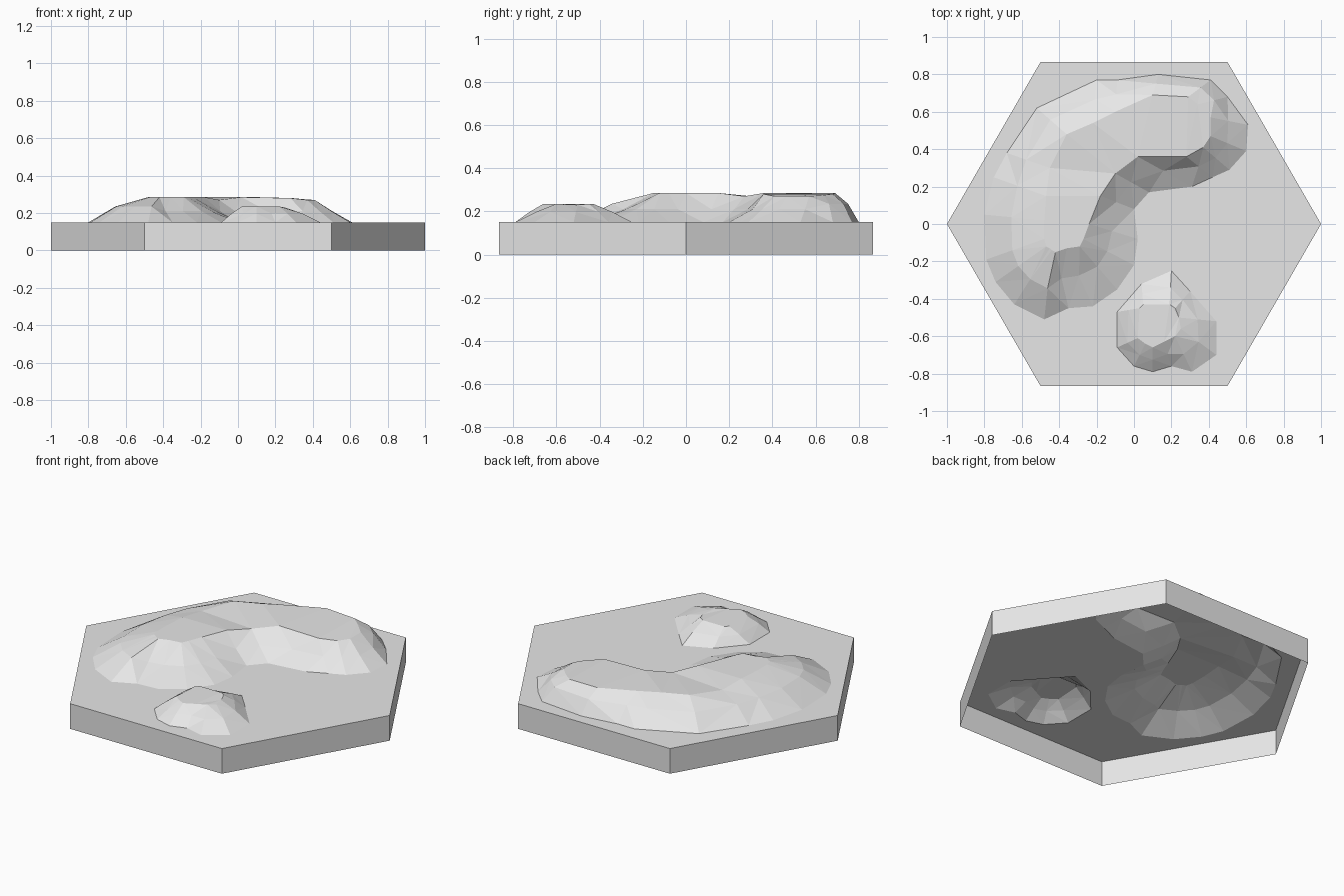
import bpy
import bmesh
import math
from mathutils import Vector

default_cube = bpy.data.objects.get("Cube")
if default_cube:
    bpy.data.objects.remove(default_cube, do_unlink=True)

TILE_TOP = 0.15

stone = bpy.data.materials.new("light grey")
stone.use_nodes = True
stone.diffuse_color = (0.8, 0.8, 0.8, 1)
stone.node_tree.nodes["Principled BSDF"].inputs["Base Color"].default_value = stone.diffuse_color


def finish(name, bm):
    """Turn a shell into a flat shaded object whose faces point outwards."""
    bmesh.ops.recalc_face_normals(bm, faces=bm.faces)
    if sum(f.normal.z * f.calc_area() for f in bm.faces) < 0:
        bmesh.ops.reverse_faces(bm, faces=bm.faces)
    mesh = bpy.data.meshes.new(name)
    bm.to_mesh(mesh)
    bm.free()
    mesh.materials.append(stone)
    obj = bpy.data.objects.new(name, mesh)
    bpy.context.collection.objects.link(obj)
    return obj


def pairs(ring):
    return zip(ring, ring[1:] + ring[:1])


def slope(columns, fraction, height):
    """Give each column a foot, a shoulder part way up and a crest point."""
    result = []
    for foot_x, foot_y, crest_x, crest_y, crest_z in columns:
        foot = Vector((foot_x, foot_y, TILE_TOP))
        crest = Vector((crest_x, crest_y, crest_z))
        shoulder = foot.lerp(crest, fraction)
        shoulder.z = height
        result.append((foot, shoulder, crest))
    return result


def build_hill(name, columns):
    bm = bmesh.new()
    rings = [[bm.verts.new(p) for p in level] for level in zip(*columns)]
    for low, high in zip(rings, rings[1:]):
        for (a, b), (d, c) in zip(pairs(low), pairs(high)):
            bm.faces.new((a, b, c, d))
    bm.faces.new(rings[-1])
    bmesh.ops.triangulate(bm, faces=bm.faces[:])
    return finish(name, bm)


# Curved ridge: the hollow side, then the long outer side
ridge = slope([
    (-.35, -.45, -.42, -.15, .285),
    (-.22, -.44, -.36, -.13, .285),
    (-.09, -.35, -.29, -.12, .285),
    (0, -.22, -.27, -.08, .285),
    (.02, -.08, -.24, 0, .285),
    (0, .08, -.18, .15, .285),
    (.08, .17, -.1, .27, .27),
    (.31, .2, .02, .36, .285),
    (.42, .25, .28, .36, .28),
    (.51, .29, .37, .41, .27),
    (.6, .39, .41, .47, .27),
    (.61, .53, .41, .57, .27),
], 0.53, 0.21) + slope([
    (.5, .68, .34, .64, .275),
    (.41, .77, .29, .68, .28),
    (.13, .8, .1, .69, .285),
    (-.09, .77, -.1, .6, .285),
    (-.2, .77, -.22, .54, .285),
    (-.52, .62, -.36, .48, .285),
    (-.68, .38, -.45, .3, .27),
    (-.75, .25, -.47, .15, .285),
    (-.8, .05, -.48, .02, .285),
    (-.79, -.19, -.48, -.08, .285),
    (-.74, -.31, -.47, -.12, .285),
    (-.64, -.43, -.45, -.13, .285),
    (-.48, -.51, -.44, -.14, .285),
], 0.45, 0.235)

# Small mound near the front edge
mound = slope([
    (-.09, -.47, .03, -.45, .235),
    (-.09, -.66, .02, -.61, .235),
    (0, -.76, .06, -.64, .235),
    (.1, -.79, .1, -.66, .235),
    (.2, -.76, .16, -.63, .235),
    (.31, -.79, .22, -.6, .235),
    (.44, -.7, .25, -.56, .23),
    (.44, -.52, .24, -.5, .23),
    (.3, -.36, .22, -.45, .235),
    (.2, -.25, .19, -.43, .235),
    (.04, -.32, .05, -.43, .235),
], 0.5, 0.197)

build_hill("curved_ridge", ridge)
build_hill("small_mound", mound)

# Hollow hexagonal tile, open below and under each hill
bm = bmesh.new()
corners = [(math.cos(i * math.pi / 3), math.sin(i * math.pi / 3)) for i in range(6)]
lower = [bm.verts.new((x, y, 0)) for x, y in corners]
upper = [bm.verts.new((x, y, TILE_TOP)) for x, y in corners]
outlines = [upper]
for hill in (ridge, mound):
    outlines.append([bm.verts.new(column[0]) for column in hill])
edges = [bm.edges.new(pair) for ring in outlines for pair in pairs(ring)]
bmesh.ops.triangle_fill(bm, use_beauty=True, edges=edges, normal=(0, 0, 1))
for (a, b), (d, c) in zip(pairs(lower), pairs(upper)):
    bm.faces.new((a, b, c, d))
finish("hexagon_tile", bm)
